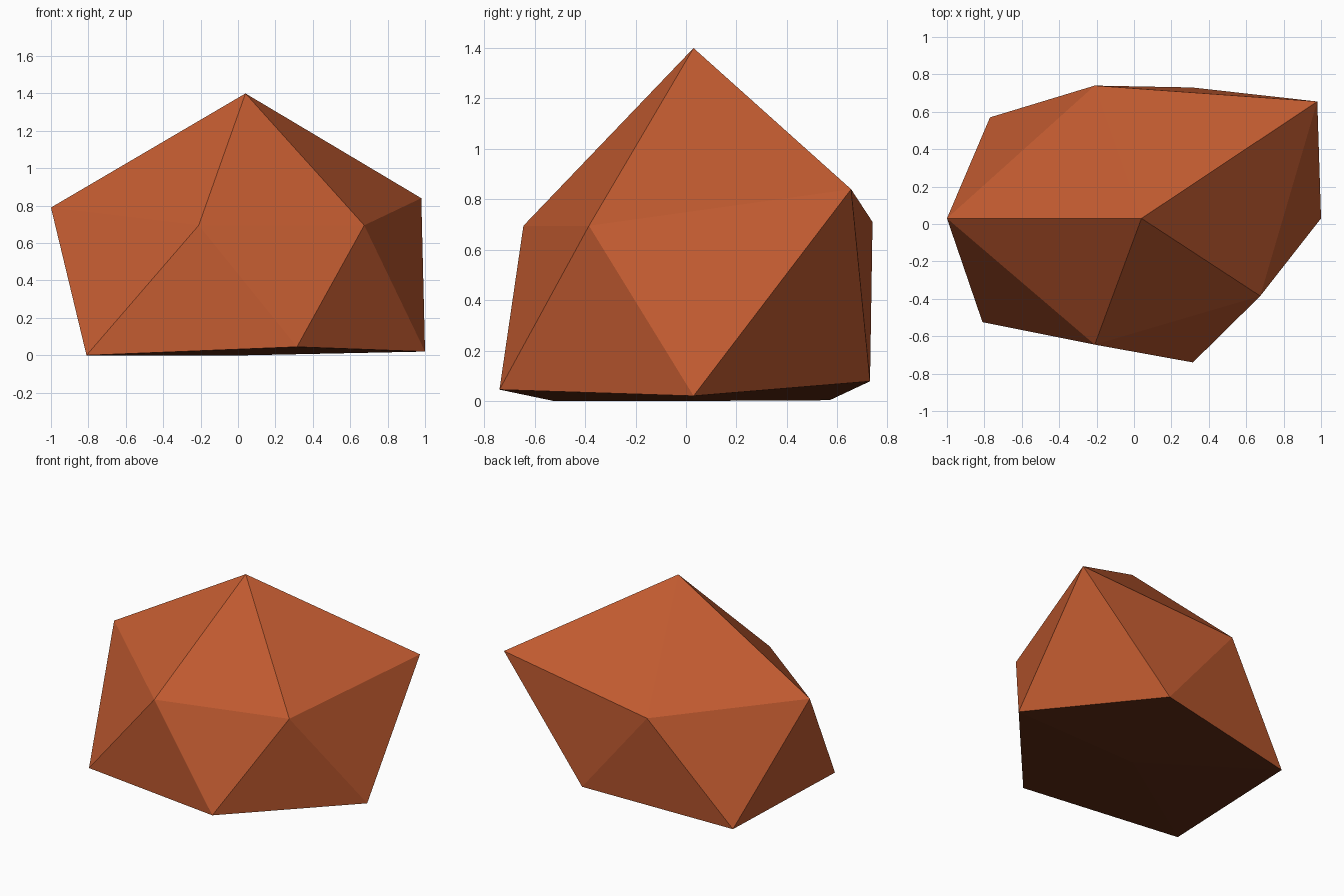
import bpy, bmesh

if "Cube" in bpy.data.objects:
    bpy.data.objects.remove(bpy.data.objects["Cube"])

def material(name, rgb):
    mat = bpy.data.materials.new(name)
    mat.diffuse_color = (*rgb, 1)
    mat.use_nodes = True
    mat.node_tree.nodes["Principled BSDF"].inputs["Base Color"].default_value = mat.diffuse_color
    return mat

# Boulder: irregular twenty-sided rock = two poles and two staggered rings of five
apex = (0.04, 0.03, 1.40)
upper = [(-1.00, 0.03, 0.79), (-0.21, -0.645, 0.695), (0.675, -0.385, 0.695),
         (0.98, 0.655, 0.84), (-0.21, 0.74, 0.71)]
lower = [(-0.81, -0.525, 0.0), (0.315, -0.74, 0.045), (1.00, 0.03, 0.02),
         (0.31, 0.73, 0.078), (-0.77, 0.57, 0.003)]
base = (0.04, 0.03, 0.0)

bm = bmesh.new()
top, bottom = bm.verts.new(apex), bm.verts.new(base)
up = [bm.verts.new(p) for p in upper]
low = [bm.verts.new(p) for p in lower]
for i in range(5):
    j = (i + 1) % 5
    bm.faces.new((top, up[i], up[j]))          # cap
    bm.faces.new((up[i], low[i], up[j]))       # belt, pointing down
    bm.faces.new((low[i], low[j], up[j]))      # belt, pointing up
    under = bm.faces.new((bottom, low[j], low[i]))
    under.material_index = 1                   # dark underside
bmesh.ops.recalc_face_normals(bm, faces=bm.faces)

mesh = bpy.data.meshes.new("boulder")
bm.to_mesh(mesh)
bm.free()
mesh.materials.append(material("rust_orange", (0.54, 0.105, 0.030)))
mesh.materials.append(material("dark_underside", (0.115, 0.025, 0.007)))
rock = bpy.data.objects.new("boulder", mesh)
bpy.context.collection.objects.link(rock)
